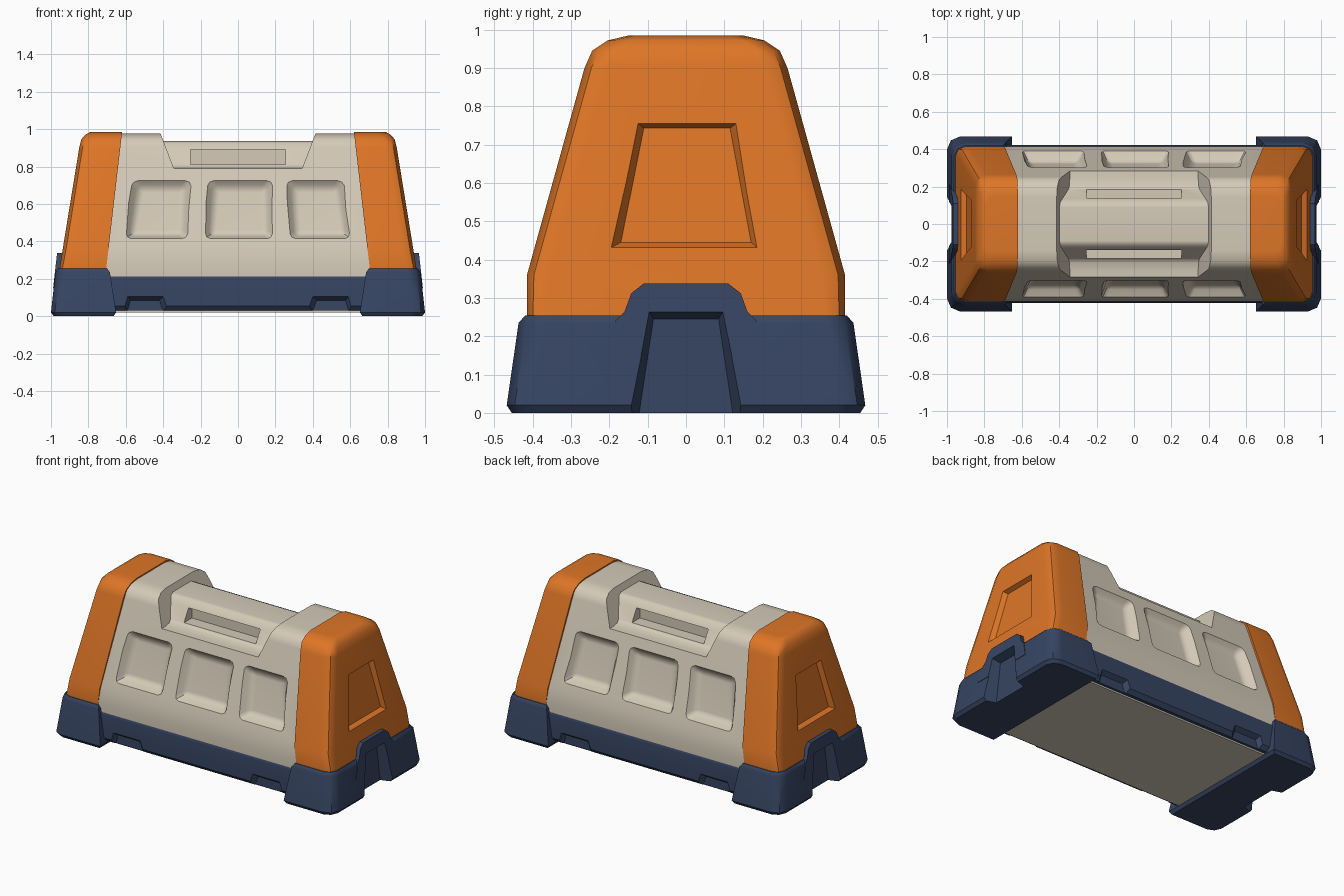
import bpy, bmesh, math
from mathutils import Vector

if "Cube" in bpy.data.objects:
    bpy.data.objects.remove(bpy.data.objects["Cube"])


def material(name, rgb):
    m = bpy.data.materials.new(name)
    m.diffuse_color = (*rgb, 1)
    m.use_nodes = True
    m.node_tree.nodes["Principled BSDF"].inputs["Base Color"].default_value = m.diffuse_color
    return m


CREAM = material("cream", (0.66, 0.59, 0.48))
ORANGE = material("orange", (0.73, 0.18, 0.02))
NAVY = material("navy", (0.038, 0.06, 0.125))


def loft(name, rings, mat):
    """Skin equal-length rings of points and cap both ends."""
    bm = bmesh.new()
    vs = [[bm.verts.new(p) for p in r] for r in rings]
    n = len(rings[0])
    for a, b in zip(vs, vs[1:]):
        for i in range(n):
            j = (i + 1) % n
            bm.faces.new((a[i], a[j], b[j], b[i]))
    bm.faces.new(vs[0])
    bm.faces.new(vs[-1])
    bmesh.ops.recalc_face_normals(bm, faces=bm.faces)
    me = bpy.data.meshes.new(name)
    bm.to_mesh(me)
    bm.free()
    me.materials.append(mat)
    ob = bpy.data.objects.new(name, me)
    bpy.context.collection.objects.link(ob)
    return ob


def apply(ob, mod):
    bpy.context.view_layer.objects.active = ob
    bpy.ops.object.modifier_apply(modifier=mod.name)


def combine(ob, tool, op='DIFFERENCE'):
    mod = ob.modifiers.new("boolean", 'BOOLEAN')
    mod.operation, mod.solver, mod.object = op, 'EXACT', tool
    apply(ob, mod)
    bpy.data.objects.remove(tool)


def soften(ob, width, segments=2):
    mod = ob.modifiers.new("bevel", 'BEVEL')
    mod.width, mod.segments = width, segments
    apply(ob, mod)


def recess(ob, surface, inner, mat, bevel=0.0):
    """Cut a flared pocket from a surface outline down to an inner outline."""
    outer = [Vector(s) * 2 - Vector(i) for s, i in zip(surface, inner)]
    tool = loft("cutter", [outer, inner], mat)
    if bevel:
        soften(tool, bevel)
    combine(ob, tool)


def finish(ob, angle=38):
    bpy.ops.object.select_all(action='DESELECT')
    ob.select_set(True)
    bpy.context.view_layer.objects.active = ob
    bpy.ops.object.shade_smooth_by_angle(angle=math.radians(angle))
    mod = ob.modifiers.new("weighted", 'WEIGHTED_NORMAL')
    mod.keep_sharp = True


def both(half):
    """Mirror a (y, z) half outline into a closed one."""
    return half + [(-y, z) for y, z in reversed(half)]


def prism(name, outline, x_of, mat):
    """Run a (y, z) outline along x between -x_of(z) and x_of(z)."""
    return loft(name, [[(s * x_of(z), y, z) for y, z in outline] for s in (-1, 1)], mat)


def box(x0, x1, y0, y1, z0, z1, mat):
    return loft("cutter", [[(x0, y0, z), (x1, y0, z), (x1, y1, z), (x0, y1, z)]
                           for z in (z0, z1)], mat)


# main body
body = prism("body", both([(.38, .02), (.38, .2), (.414, .21), (.414, .27), (.407, .36), (.252, .9),
                           (.238, .94), (.2, .966), (.14, .976)]), lambda z: .73, CREAM)

# lowered middle that leaves a central handle rib
combine(body, prism("cutter", both([(.6, 1.2), (.6, .775), (.25, .79), (.205, .795), (.185, .81),
                                    (.135, .895), (.115, .925), (.09, .936)]),
                    lambda z: .343 + (z - .79) * .38, CREAM))

# grip slots and side pockets, front and back
pockets = [(-.60, -.27, -.565, -.25), (-.175, .185, -.16, .185), (.28, .60, .26, .565)]
for s in (-1, 1):
    combine(body, box(-.255, .255, s * .105, s * .3, .812, .89, CREAM))
    for b0, b1, t0, t1 in pockets:
        def side(z):
            return .407 - (z - .36) * .287
        zb, zt = .415, .725
        surf = [(b0, s * side(zb), zb), (b1, s * side(zb), zb),
                (t1, s * side(zt), zt), (t0, s * side(zt), zt)]
        inner = [(b0 + .03, s * (side(zb) - .065), zb + .02), (b1 - .03, s * (side(zb) - .065), zb + .02),
                 (t1 - .04, s * (side(zt) - .03), zt - .04), (t0 + .04, s * (side(zt) - .03), zt - .04)]
        recess(body, surf, inner, CREAM, .025)
finish(body)

# lower skirt with lifting notches
skirt = prism("skirt", both([(.40, .03), (.422, .055), (.422, .2), (.412, .217)]),
              lambda z: .715, NAVY)
for s in (-1, 1):
    for e in (-1, 1):
        surf = [(e * x, s * .422, z) for x, z in ((.37, .0), (.62, .0), (.59, .105), (.40, .105))]
        inner = [(e * x, s * .395, z) for x, z in ((.39, .0), (.60, .0), (.575, .085), (.42, .085))]
        recess(skirt, surf, inner, NAVY)
finish(skirt)


def plan(s, xi, xo, h, c, z):
    """Plan outline of an end part with rounded outer corners."""
    half = [(xi, h), (xo - c, h), (xo - .3 * c, h - .3 * c), (xo, h - c)]
    return [(s * x, y, z) for x, y in half] + [(s * x, -y, z) for x, y in reversed(half)]


for s, label in ((-1, "left"), (1, "right")):
    # orange end cap
    rows = [(.237, .957, .415, .05), (.36, .937, .415, .06), (.9, .849, .265, .06),
            (.945, .838, .245, .06), (.972, .815, .205, .055), (.985, .79, .15, .05)]
    cap = loft(label + "_end_cap",
               [plan(s, .705 - (z - .25) * .116, xo, h, c, z) for z, xo, h, c in rows], ORANGE)

    def face(z):
        return .937 - (z - .36) * .164
    surf = [(s * face(z), y, z) for y, z in ((-.195, .432), (.185, .432), (.13, .755), (-.125, .755))]
    inner = [(s * (face(z) - .028), y, z)
             for y, z in ((-.17, .445), (.17, .445), (.115, .743), (-.11, .743))]
    recess(cap, surf, inner, ORANGE)
    combine(cap, box(s * .89, s * 1.1, -.125, .125, .1, .3, ORANGE))
    finish(cap)

    # navy foot with raised tongue and end recess
    foot = loft(label + "_foot", [plan(s, *r) for r in (
        (.665, .985, .455, .06, 0), (.652, 1.0, .468, .07, .02),
        (.685, .976, .437, .07, .235), (.7, .962, .42, .06, .254))], NAVY)
    tongue = both([(.21, .15), (.185, .24), (.16, .265), (.143, .312), (.11, .338)])
    combine(foot, loft("tongue", [[(s * x, y, z) for y, z in tongue] for x in (.8,)] +
                       [[(s * (1.003 - (z - .02) * .112), y, z) for y, z in tongue]], NAVY), 'UNION')
    surf = [(s * (1.0 - z * .112), y, z) for y, z in ((-.15, -.02), (.15, -.02), (.095, .262), (-.095, .262))]
    inner = [(s * .925, y, z) for y, z in ((-.125, -.02), (.125, -.02), (.085, .245), (-.085, .245))]
    recess(foot, surf, inner, NAVY)
    finish(foot)
